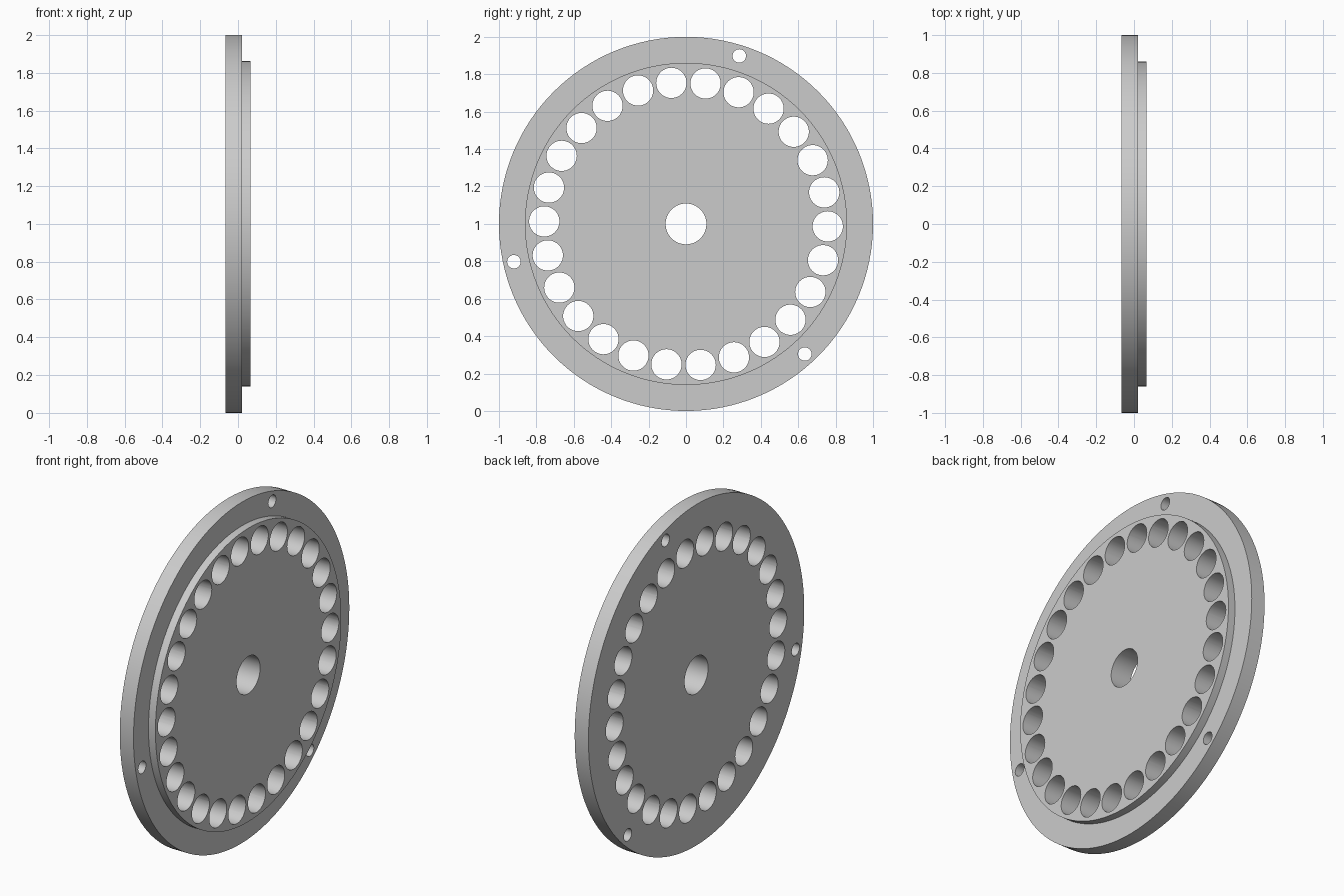
import bpy
import bmesh
from math import cos, sin, tau, radians

if "Cube" in bpy.data.objects:
    bpy.data.objects.remove(bpy.data.objects["Cube"], do_unlink=True)

BACK, STEP, FRONT = -0.067, 0.022, 0.067   # disc planes along x
FLANGE_R, BOSS_R, BORE_R = 1.0, 0.861, 0.109

grey = bpy.data.materials.new("plain grey")
grey.use_nodes = True
grey.diffuse_color = (0.6, 0.6, 0.6, 1)
grey.node_tree.nodes["Principled BSDF"].inputs["Base Color"].default_value = (0.6, 0.6, 0.6, 1)


def ring(bm, x, r, n, y=0.0, z=0.0):
    """Circle of vertices facing along x."""
    return [bm.verts.new((x, y + r * cos(tau * i / n), z + r * sin(tau * i / n)))
            for i in range(n)]


def bridge(bm, a, b):
    n = len(a)
    for i in range(n):
        j = (i + 1) % n
        bm.faces.new((a[i], a[j], b[j], b[i]))


def add_object(name, bm):
    bmesh.ops.recalc_face_normals(bm, faces=bm.faces)
    mesh = bpy.data.meshes.new(name)
    bm.to_mesh(mesh)
    bm.free()
    mesh.materials.append(grey)
    obj = bpy.data.objects.new(name, mesh)
    obj.location.z = 1
    bpy.context.collection.objects.link(obj)
    return obj


# Stepped disc with a centre bore, turned from a closed profile
bm = bmesh.new()
profile = [(BACK, BORE_R), (BACK, FLANGE_R), (STEP, FLANGE_R),
           (STEP, BOSS_R), (FRONT, BOSS_R), (FRONT, BORE_R)]
rings = [ring(bm, x, r, 128) for x, r in profile]
for k in range(len(rings)):
    bridge(bm, rings[k - 1], rings[k])
disc = add_object("stepped_disc", bm)

# Cutters: circle of large holes and three small flange holes
bm = bmesh.new()
for count, circle_r, hole_r, start in ((26, 0.758, 0.081, -1.0), (3, 0.942, 0.036, 72.4)):
    for i in range(count):
        a = radians(start) + tau * i / count
        y, z = circle_r * cos(a), circle_r * sin(a)
        ends = [ring(bm, x, hole_r, 40, y, z) for x in (-0.2, 0.2)]
        bridge(bm, *ends)
        for end in ends:
            bm.faces.new(end)
cutter = add_object("hole_cutter", bm)
cutter.hide_render = True

# Drill the holes and shade
drill = disc.modifiers.new("drill holes", "BOOLEAN")
drill.operation = "DIFFERENCE"
drill.solver = "EXACT"
drill.object = cutter
bpy.ops.object.select_all(action="DESELECT")
disc.select_set(True)
bpy.context.view_layer.objects.active = disc
bpy.ops.object.modifier_apply(modifier=drill.name)
bpy.data.objects.remove(cutter, do_unlink=True)
bpy.ops.object.shade_smooth_by_angle(angle=radians(30))
